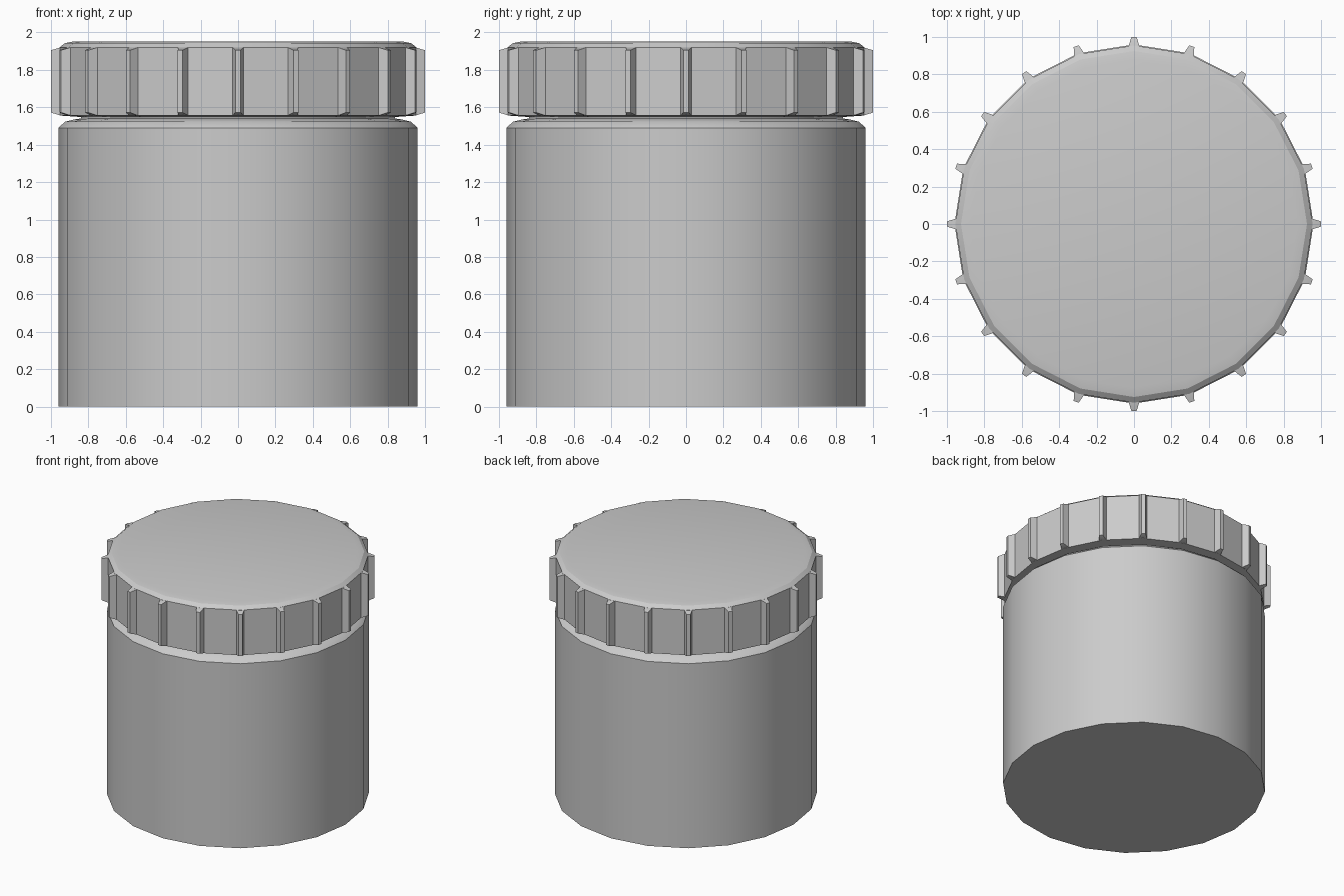
import bpy, bmesh, math

if "Cube" in bpy.data.objects:
    bpy.data.objects.remove(bpy.data.objects["Cube"])

SIDES = 20


def make_object(name, bm, smooth_angle):
    bmesh.ops.recalc_face_normals(bm, faces=bm.faces)
    mesh = bpy.data.meshes.new(name)
    bm.to_mesh(mesh)
    bm.free()
    obj = bpy.data.objects.new(name, mesh)
    bpy.context.collection.objects.link(obj)
    bpy.ops.object.select_all(action='DESELECT')
    obj.select_set(True)
    bpy.context.view_layer.objects.active = obj
    bpy.ops.object.shade_smooth_by_angle(angle=math.radians(smooth_angle))
    return obj


def bridge(bm, lower, upper):
    n = len(lower)
    for i in range(n):
        j = (i + 1) % n
        bm.faces.new((lower[i], lower[j], upper[j], upper[i]))


def turned(name, profile, smooth_angle):
    """Closed 20-sided solid from a (radius, z) profile."""
    bm = bmesh.new()
    rings = []
    for r, z in profile:
        rings.append([bm.verts.new((r * math.cos(math.tau * i / SIDES),
                                    r * math.sin(math.tau * i / SIDES), z))
                      for i in range(SIDES)])
    for a, b in zip(rings, rings[1:]):
        bridge(bm, a, b)
    bm.faces.new(rings[0])
    bm.faces.new(rings[-1])
    return make_object(name, bm, smooth_angle)


# Jar body with rounded shoulder and short neck under the lid
turned("jar_body", [(0.96, 0), (0.96, 1.49), (0.925, 1.523), (0.875, 1.535),
                    (0.84, 1.54), (0.84, 1.57)], 40)

# Lid with softened top edge
turned("lid", [(0.84, 1.548), (0.955, 1.556), (0.955, 1.92), (0.925, 1.943),
               (0.875, 1.953)], 17)

# Grip ribs: tapered outwards, ends chamfered, one on each lid corner
bm = bmesh.new()
for i in range(SIDES):
    a = math.tau * i / SIDES
    c, s = math.cos(a), math.sin(a)
    rings = []
    for r, w, z0, z1 in ((0.93, 0.035, 1.556, 1.922), (0.95, 0.029, 1.556, 1.92),
                         (1.0, 0.014, 1.572, 1.905)):
        rings.append([bm.verts.new((r * c - t * s, r * s + t * c, z))
                      for t, z in ((-w, z0), (w, z0), (w, z1), (-w, z1))])
    bridge(bm, rings[0], rings[1])
    bridge(bm, rings[1], rings[2])
    bm.faces.new(rings[0])
    bm.faces.new(rings[2])
make_object("grip_ribs", bm, 20)
